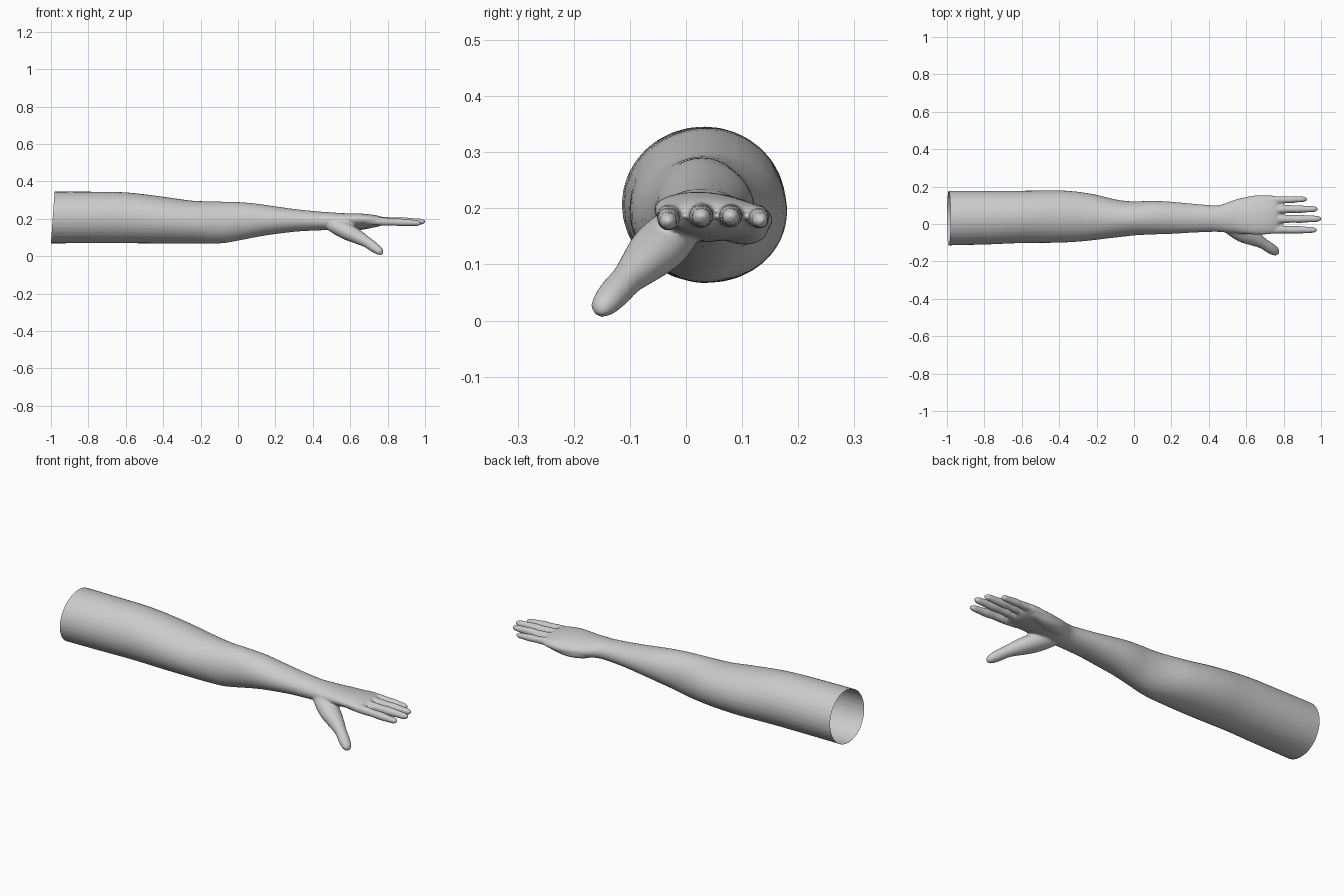
import bpy, bmesh, math
from mathutils import Vector

if "Cube" in bpy.data.objects:
    bpy.data.objects.remove(bpy.data.objects["Cube"])

skin = bpy.data.materials.new("plain grey")
skin.diffuse_color = (0.6, 0.6, 0.6, 1)
skin.use_nodes = True
skin.node_tree.nodes["Principled BSDF"].inputs["Base Color"].default_value = skin.diffuse_color


def smooth_path(pts, n):
    """Catmull-Rom interpolation of stations of any width."""
    out = []
    for i in range(len(pts) - 1):
        p0, p1, p2, p3 = (pts[max(i - 1, 0)], pts[i], pts[i + 1],
                          pts[min(i + 2, len(pts) - 1)])
        for k in range(n):
            t = k / n
            out.append([0.5 * (2 * b + (c - a) * t + (2 * a - 5 * b + 4 * c - d) * t * t
                               + (3 * b - a - 3 * c + d) * t ** 3)
                        for a, b, c, d in zip(p0, p1, p2, p3)])
    out.append(list(pts[-1]))
    return out


def loft(bm, stations, sides=32, n=4):
    """Closed tube through (x, y, z, half width, half height, roll)."""
    st = smooth_path(stations, n)
    rings = []
    for i, (x, y, z, w, h, roll) in enumerate(st):
        t = (Vector(st[min(i + 1, len(st) - 1)][:3])
             - Vector(st[max(i - 1, 0)][:3])).normalized()
        side = Vector((0, 0, 1)).cross(t).normalized()
        up = t.cross(side)
        r = math.radians(roll)
        u, v = side * math.cos(r) + up * math.sin(r), up * math.cos(r) - side * math.sin(r)
        rings.append([bm.verts.new(Vector((x, y, z))
                                   + u * w * math.cos(a) + v * h * math.sin(a))
                      for a in (2 * math.pi * k / sides for k in range(sides))])
    for a, b in zip(rings, rings[1:]):
        for k in range(sides):
            j = (k + 1) % sides
            bm.faces.new((a[k], a[j], b[j], b[k]))
    bm.faces.new(rings[0][::-1])
    bm.faces.new(rings[-1])


bm = bmesh.new()

# Upper arm, elbow, forearm, wrist and palm
loft(bm, [
    (-1.06, .031, .207, .147, .139, 0),
    (-.80, .034, .207, .144, .138, 0),
    (-.60, .038, .205, .140, .136, 0),
    (-.40, .040, .192, .140, .125, 0),
    (-.25, .037, .182, .128, .115, 0),
    (-.10, .029, .180, .102, .112, 0),
    (.00, .030, .187, .091, .103, 0),
    (.10, .034, .192, .090, .089, 0),
    (.20, .033, .192, .086, .074, 0),
    (.32, .031, .191, .077, .059, 0),
    (.44, .029, .188, .071, .050, 0),
    (.50, .032, .187, .080, .047, -3),
    (.56, .041, .186, .093, .043, -6),
    (.64, .047, .187, .105, .040, -7),
    (.71, .050, .187, .106, .035, -5),
    (.755, .049, .187, .100, .027, -3),
    (.775, .049, .187, .088, .014, -2)])

# Four fingers: root y, tip y, tip x, tip z, radius
for y0, y1, tip, z, r in [(-.030, -.032, .980, .176, .021),
                          (.026, .028, 1.003, .184, .022),
                          (.078, .080, .985, .184, .021),
                          (.126, .133, .927, .178, .019)]:
    root = .69
    stations = []
    for f, k in [(0, 1), (.3, 1.05), (.5, .93), (.62, 1), (.8, .85),
                 (.92, .76), (.97, .55), (1, .15)]:
        stations.append((root + (tip - root) * f, y0 + (y1 - y0) * f,
                         .189 + (z - .189) * f, r * k, r * k, 0))
    loft(bm, stations, 20)

# Thumb with its fleshy base
loft(bm, [
    (.47, .000, .176, .025, .025, 0),
    (.53, -.022, .156, .046, .042, 0),
    (.59, -.050, .128, .052, .044, 0),
    (.645, -.078, .100, .041, .037, 0),
    (.69, -.104, .074, .030, .029, 0),
    (.73, -.130, .046, .029, .027, 0),
    (.757, -.147, .026, .024, .021, 0),
    (.769, -.154, .017, .014, .013, 0),
    (.774, -.157, .014, .004, .004, 0)], 24)

# Little-finger side heel of the palm
loft(bm, [
    (.49, .070, .172, .018, .018, 0),
    (.55, .092, .164, .036, .026, 0),
    (.63, .110, .160, .036, .024, 0),
    (.72, .118, .168, .024, .016, 0)], 20)

mesh = bpy.data.meshes.new("arm")
bm.to_mesh(mesh)
bm.free()
arm = bpy.data.objects.new("arm", mesh)
bpy.context.collection.objects.link(arm)
bpy.context.view_layer.objects.active = arm
arm.select_set(True)

# Fuse all parts into one skin
rem = arm.modifiers.new("fuse", 'REMESH')
rem.mode = 'VOXEL'
rem.voxel_size = .006
sm = arm.modifiers.new("soften", 'SMOOTH')
sm.factor = .5
sm.iterations = 7
for name in ("fuse", "soften"):
    bpy.ops.object.modifier_apply(modifier=name)

# Cut the shoulder open on a slight slant
bm = bmesh.new()
bm.from_mesh(arm.data)
bmesh.ops.bisect_plane(bm, geom=bm.verts[:] + bm.edges[:] + bm.faces[:],
                       plane_co=(-1, 0, .07), plane_no=(-1, 0, .07),
                       clear_outer=True)
for f in bm.faces:
    f.smooth = True
bm.to_mesh(arm.data)
bm.free()
arm.data.materials.clear()
arm.data.materials.append(skin)
